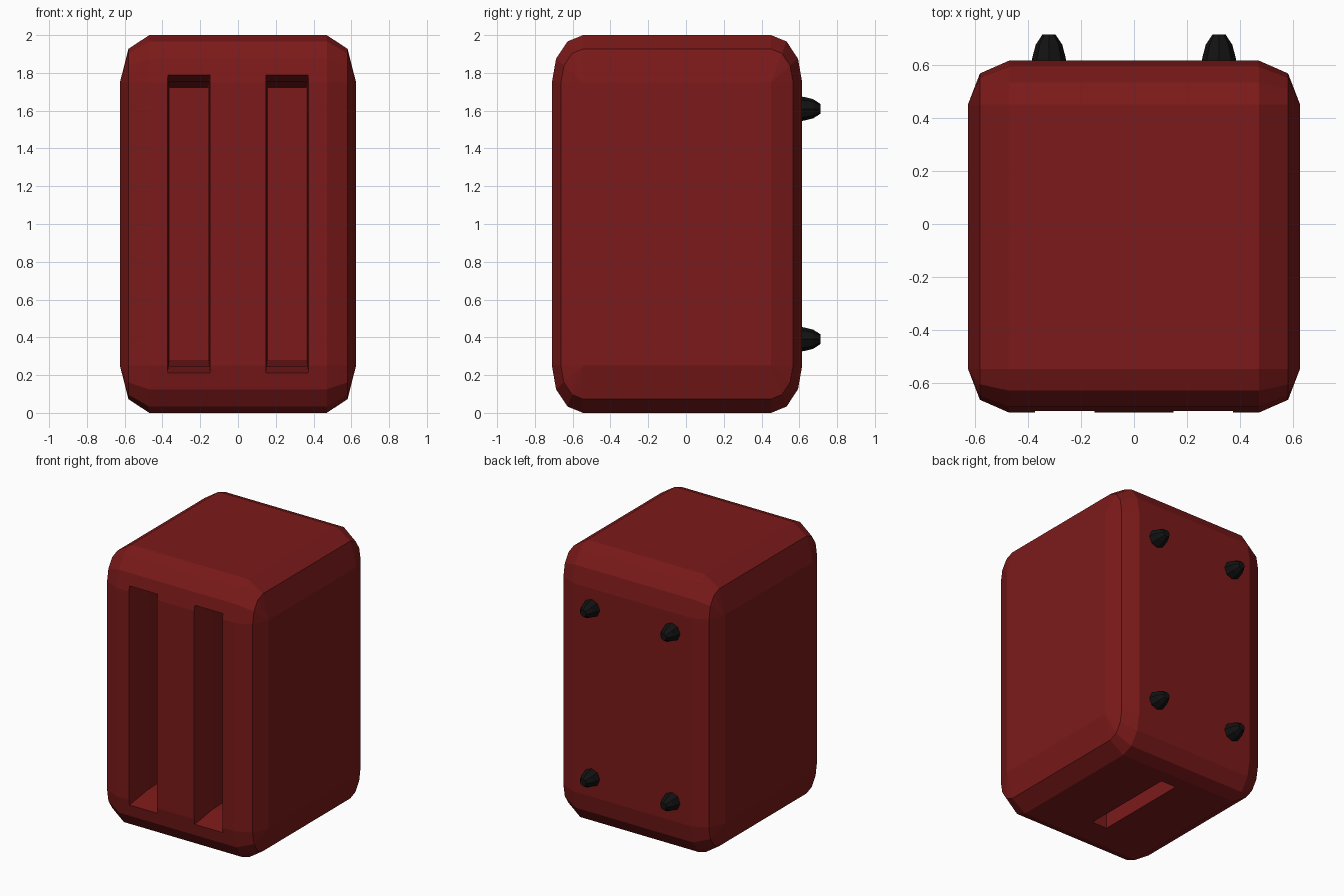
import bpy, bmesh, math

if "Cube" in bpy.data.objects:
    bpy.data.objects.remove(bpy.data.objects["Cube"])


def material(name, color):
    m = bpy.data.materials.new(name)
    m.diffuse_color = (*color, 1)
    m.use_nodes = True
    m.node_tree.nodes["Principled BSDF"].inputs["Base Color"].default_value = m.diffuse_color
    return m


def make_object(name, bm, mat=None):
    bmesh.ops.recalc_face_normals(bm, faces=bm.faces)
    me = bpy.data.meshes.new(name)
    bm.to_mesh(me)
    bm.free()
    ob = bpy.data.objects.new(name, me)
    bpy.context.collection.objects.link(ob)
    if mat:
        me.materials.append(mat)
    return ob


def loft(name, rings, mat=None):
    """Skin a list of equal-length point rings and cap both ends."""
    bm = bmesh.new()
    vs = [[bm.verts.new(p) for p in r] for r in rings]
    n = len(rings[0])
    for a, b in zip(vs, vs[1:]):
        for i in range(n):
            j = (i + 1) % n
            bm.faces.new((a[i], a[j], b[j], b[i]))
    bm.faces.new(vs[0])
    bm.faces.new(vs[-1])
    return make_object(name, bm, mat)


red = material("dark_red", (0.2, 0.01, 0.01))
black = material("black_rubber", (0.006, 0.006, 0.006))

# Body: box with stretched rounded edges, 2 steps towards the sides, 3 around
pts = set()
for x, k in ((0.625, 0), (0.58, math.sqrt(0.5)), (0.47, 1)):
    for i in range(4):
        a = math.radians(30 * i)
        dy, dz = 0.165 * k * math.cos(a), 0.25 * k * math.sin(a)
        for sx in (-1, 1):
            for y in (0.45 + dy, -0.545 - dy):
                for z in (1.75 + dz, 0.25 - dz):
                    pts.add((sx * x, round(y, 4), round(z, 4)))
bm = bmesh.new()
for p in sorted(pts):
    bm.verts.new(p)
bmesh.ops.convex_hull(bm, input=bm.verts)
bmesh.ops.dissolve_limit(bm, angle_limit=math.radians(0.5),
                         verts=bm.verts, edges=bm.edges)
body = make_object("body", bm, red)

# Bread slots: tapering wells cut into the front
cutters = []
for cx in (-0.26, 0.26):
    rings = []
    for y, hx, hz in ((-0.8, 0.113, 0.795), (-0.71, 0.112, 0.79),
                      (-0.5, 0.108, 0.755), (0.35, 0.102, 0.72)):
        rings.append([(cx + sx * hx, y, 1 + sz * hz)
                      for sx, sz in ((-1, -1), (1, -1), (1, 1), (-1, 1))])
    cutters.append(loft("bread_slot_cutter", rings, red))

# Lever slot: narrow groove in the underside
rings = [[(sx * 0.06, sy * 0.35, z)
          for sx, sy in ((-1, -1), (1, -1), (1, 1), (-1, 1))]
         for z in (-0.1, 0.18)]
cutters.append(loft("lever_slot_cutter", rings, red))

# Apply the cuts and remove the cutters
for c in cutters:
    c.hide_render = True
    mod = body.modifiers.new("cut", 'BOOLEAN')
    mod.operation = 'DIFFERENCE'
    mod.solver = 'EXACT'
    mod.object = c
bpy.context.view_layer.update()
dg = bpy.context.evaluated_depsgraph_get()
cut_mesh = bpy.data.meshes.new_from_object(body.evaluated_get(dg))
body.modifiers.clear()
body.data = cut_mesh
for c in cutters:
    bpy.data.objects.remove(c)

# Feet: four faceted pegs on the back
for x in (-0.32, 0.32):
    for z in (0.39, 1.61):
        rings = [[(x + r * math.cos(i * math.pi / 4), y, z + r * math.sin(i * math.pi / 4))
                  for i in range(8)]
                 for y, r in ((0.59, 0.066), (0.625, 0.063), (0.675, 0.05), (0.713, 0.025))]
        loft("foot", rings, black)
